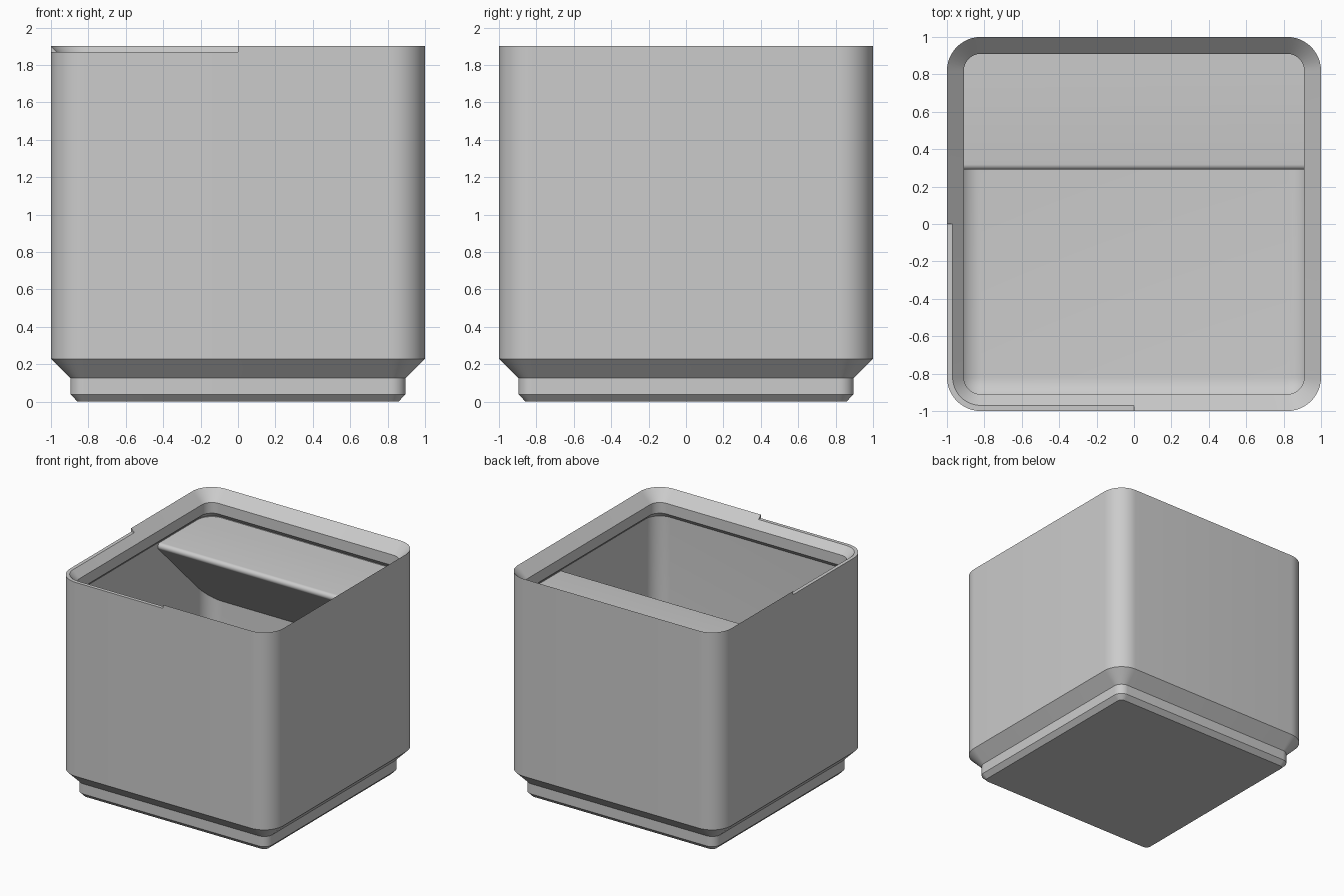
import bpy, bmesh
from math import sin, cos, pi, radians

CORE = 0.819        # half width between the corner arc centres
INNER = 0.135       # inner corner radius, also the floor fillet
FLOOR = 0.337
CORNER_STEPS = 12

cube = bpy.data.objects.get("Cube")
if cube:
    bpy.data.objects.remove(cube, do_unlink=True)

grey = bpy.data.materials.new("light grey")
grey.use_nodes = True
colour = (0.6, 0.6, 0.6, 1)
grey.diffuse_color = colour
grey.node_tree.nodes["Principled BSDF"].inputs["Base Color"].default_value = colour


def finish(bm, name):
    bmesh.ops.remove_doubles(bm, verts=bm.verts, dist=1e-5)
    bmesh.ops.recalc_face_normals(bm, faces=bm.faces)
    mesh = bpy.data.meshes.new(name)
    bm.to_mesh(mesh)
    bm.free()
    mesh.materials.append(grey)
    ob = bpy.data.objects.new(name, mesh)
    bpy.context.collection.objects.link(ob)
    return ob


def rounded_ring(bm, r, z):
    """Square outline with corner radius r around the fixed core."""
    ring = []
    for k, (sx, sy) in enumerate(((1, 1), (-1, 1), (-1, -1), (1, -1))):
        for i in range(CORNER_STEPS + 1):
            a = (k + i / CORNER_STEPS) * pi / 2
            ring.append(bm.verts.new((sx * CORE + r * cos(a), sy * CORE + r * sin(a), z)))
    return ring


def rounded_loft(name, profile):
    bm = bmesh.new()
    rings = [rounded_ring(bm, r, z) for r, z in profile]
    n = len(rings[0])
    for a, b in zip(rings, rings[1:]):
        for i in range(n):
            j = (i + 1) % n
            bm.faces.new((a[i], a[j], b[j], b[i]))
    # End caps keep one vertex per corner where the radius is zero
    for (r, _), ring in ((profile[0], rings[0]), (profile[-1], rings[-1])):
        bm.faces.new(ring if r > 0 else ring[::CORNER_STEPS + 1])
    return finish(bm, name)


def boolean(ob, cutter, operation):
    mod = ob.modifiers.new("cut", "BOOLEAN")
    mod.operation = operation
    mod.solver = "EXACT"
    mod.object = cutter
    bpy.context.view_layer.objects.active = ob
    bpy.ops.object.modifier_apply(modifier=mod.name)
    bpy.data.objects.remove(cutter, do_unlink=True)


def smooth(ob):
    bpy.ops.object.select_all(action="DESELECT")
    ob.select_set(True)
    bpy.context.view_layer.objects.active = ob
    bpy.ops.object.shade_smooth_by_angle(angle=radians(25))


# Bin: stepped foot, outer wall, knife-edge stacking lip, inner wall, filleted floor
profile = [(0.039, 0), (0.077, 0.039), (0.077, 0.125), (0.181, 0.229),
           (0.181, 1.9), (0.091, 1.81), (0.091, 1.72), (INNER, 1.676)]
for i in range(9):
    a = i / 8 * pi / 2
    profile.append((max(INNER * cos(a), 0), FLOOR + INNER * (1 - sin(a))))
bin_body = rounded_loft("bin_body", profile)

# Shallow notch along the rim around one front corner
bm = bmesh.new()
bmesh.ops.create_cube(bm, size=1.2)
bmesh.ops.translate(bm, verts=bm.verts, vec=(-0.6, -0.6, 1.87 + 0.6))
boolean(bin_body, finish(bm, "notch_cutter"), "DIFFERENCE")
smooth(bin_body)

# Label shelf: rounded front edge, sloped underside, trimmed to the wall corners
TOP, FRONT, R = 1.67, 0.29, 0.029
cy, cz = FRONT + R, TOP - R
side = [(cy + R * cos(a), cz + R * sin(a))
        for a in (pi / 2 + i / 8 * pi * 0.75 for i in range(9))]
under = sum(side[-1])
side += [(1.1, under - 1.1), (1.1, TOP)]
bm = bmesh.new()
face = bm.faces.new([bm.verts.new((-1.1, y, z)) for y, z in side])
ext = bmesh.ops.extrude_face_region(bm, geom=[face])
moved = [g for g in ext["geom"] if isinstance(g, bmesh.types.BMVert)]
bmesh.ops.translate(bm, verts=moved, vec=(2.2, 0, 0))
label_shelf = finish(bm, "label_shelf")
trim = rounded_loft("shelf_trim", [(INNER + 0.012, 0.5), (INNER + 0.012, 1.8)])
boolean(label_shelf, trim, "INTERSECT")
smooth(label_shelf)
